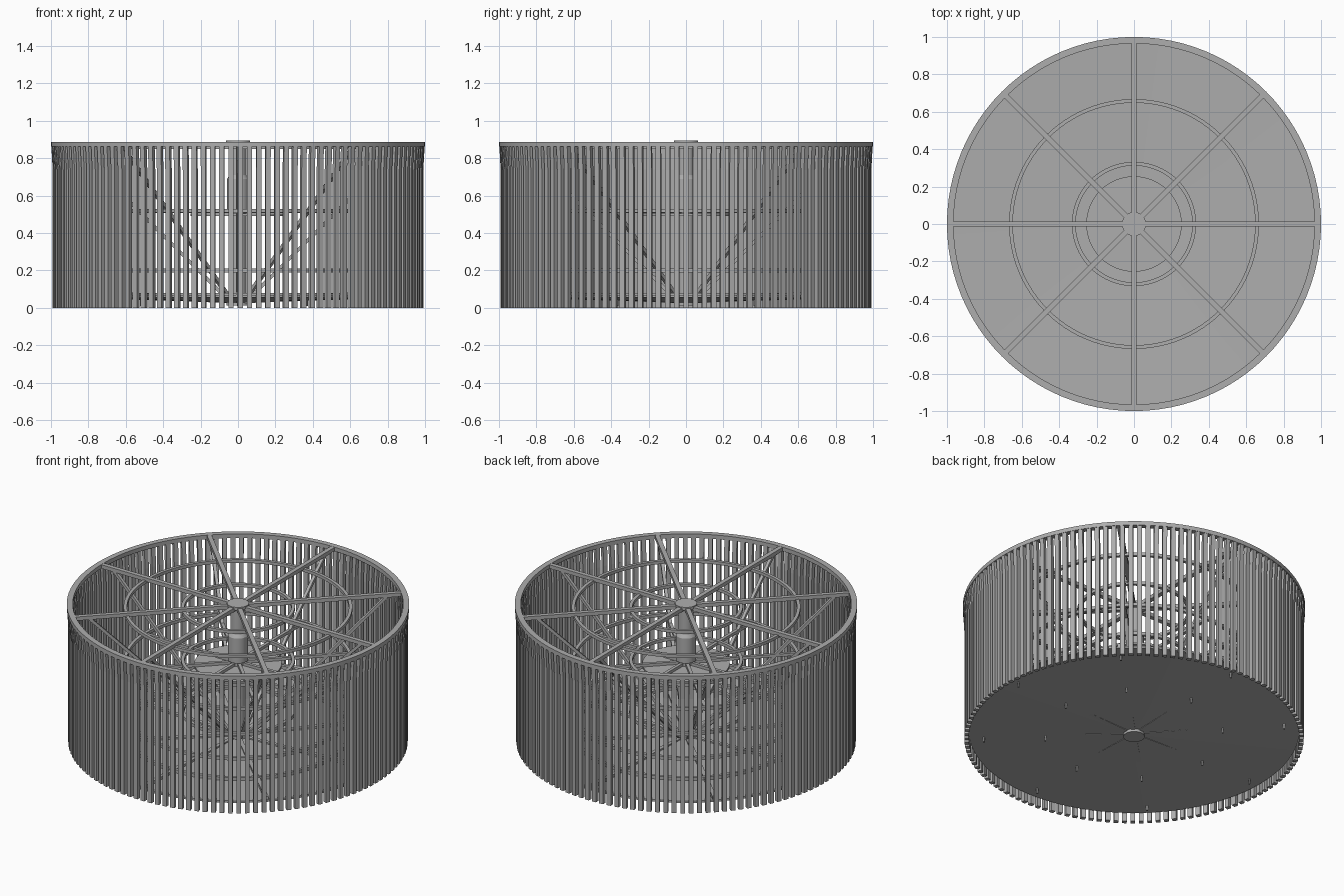
import bpy, bmesh, math
from mathutils import Matrix, Vector

cube = bpy.data.objects.get("Cube")
if cube:
    bpy.data.objects.remove(cube, do_unlink=True)

steel = bpy.data.materials.new("grey_steel")
steel.use_nodes = True
GREY = (0.42, 0.42, 0.42, 1)
steel.diffuse_color = GREY
steel.node_tree.nodes["Principled BSDF"].inputs["Base Color"].default_value = GREY

SLATS = 125
SPOKES = 8


def finish(name, bm, smooth=False):
    bmesh.ops.recalc_face_normals(bm, faces=bm.faces)
    mesh = bpy.data.meshes.new(name)
    bm.to_mesh(mesh)
    bm.free()
    mesh.materials.append(steel)
    ob = bpy.data.objects.new(name, mesh)
    bpy.context.collection.objects.link(ob)
    if smooth:
        bpy.ops.object.select_all(action='DESELECT')
        ob.select_set(True)
        bpy.context.view_layer.objects.active = ob
        bpy.ops.object.shade_smooth_by_angle()
    return ob


def lathe(name, profile, closed=True, steps=96):
    """Spin an (r, z) profile about the z axis."""
    bm = bmesh.new()
    verts = [bm.verts.new((r, 0, z)) for r, z in profile]
    pairs = list(zip(verts, verts[1:] + verts[:1]))
    edges = [bm.edges.new(p) for p in (pairs if closed else pairs[:-1])]
    bmesh.ops.spin(bm, geom=verts + edges, axis=(0, 0, 1), cent=(0, 0, 0),
                   angle=math.tau, steps=steps, use_merge=True)
    bmesh.ops.remove_doubles(bm, verts=bm.verts, dist=1e-5)
    return finish(name, bm, True)


def ring(name, r0, r1, z0, z1):
    return lathe(name, [(r0, z0), (r1, z0), (r1, z1), (r0, z1)])


def bar(bm, start, end, width, depth, angle):
    """Rectangular bar between two (r, z) points, in the plane at an angle."""
    a, b = Vector((start[0], 0, start[1])), Vector((end[0], 0, end[1]))
    along = (b - a).normalized()
    side = Vector((0, 1, 0))
    up = along.cross(side)
    frame = Matrix((along, side, up)).transposed().to_4x4()
    frame.translation = (a + b) / 2
    size = Matrix.Diagonal(((b - a).length, width, depth, 1))
    bmesh.ops.create_cube(bm, size=1, matrix=Matrix.Rotation(angle, 4, 'Z') @ frame @ size)


def bars(name, start, end, width, depth, count=SPOKES):
    bm = bmesh.new()
    for i in range(count):
        bar(bm, start, end, width, depth, math.tau * i / count)
    return finish(name, bm)


# Outer cage: slats flare slightly just below the rim
bars("wall_slats", (0.978, 0), (0.978, 0.74), 0.027, 0.026, SLATS)
bars("slat_tops", (0.978, 0.738), (0.985, 0.868), 0.027, 0.026, SLATS)
ring("top_rim", 0.965, 1.0, 0.862, 0.888)

# Shallow conical floor
lathe("floor", [(0.06, 0.03), (0.965, 0.055), (0.965, 0.068), (0.06, 0.043)])

# Radial spokes
bars("top_spokes", (0.03, 0.875), (0.97, 0.875), 0.028, 0.024)
bars("middle_spokes", (0.03, 0.515), (0.67, 0.515), 0.02, 0.018)
bars("floor_spokes", (0.06, 0.038), (0.96, 0.076), 0.024, 0.024)
bars("diagonal_braces", (0.07, 0.06), (0.88, 0.865), 0.02, 0.018)

# Ring tiers
for label, z in (("upper", 0.86), ("middle", 0.52), ("lower", 0.2), ("floor", 0.07)):
    ring(label + "_outer_ring", 0.648, 0.668, z - 0.01, z + 0.01)
    if label != "floor":
        ring(label + "_inner_ring", 0.312, 0.332, z - 0.01, z + 0.01)

# Central post with sleeve, cap and mid plate
lathe("hub_post", [(0, 0.012), (0.062, 0.012), (0.062, 0.06), (0.045, 0.06),
                   (0.045, 0.53), (0.058, 0.53), (0.058, 0.69), (0.045, 0.71),
                   (0.045, 0.875), (0.064, 0.875), (0.064, 0.894), (0, 0.894)],
      closed=False, steps=32)
ring("hub_plate", 0.04, 0.255, 0.49, 0.505)

# Bolts hanging under the floor
for label, r, z in (("inner", 0.52, 0.045), ("outer", 0.88, 0.055)):
    bars(label + "_floor_bolts", (r, z - 0.035), (r, z + 0.01), 0.01, 0.01)
